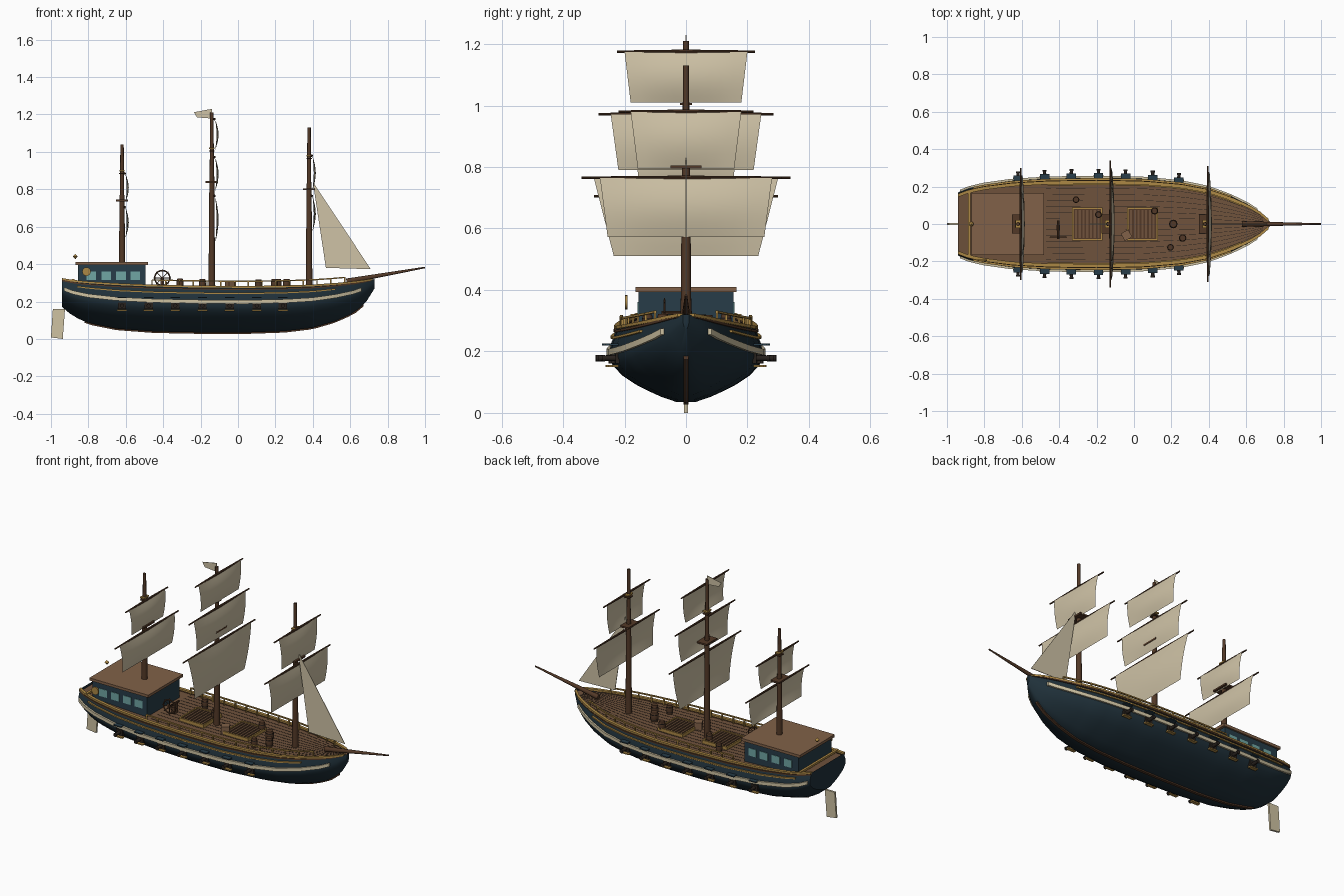
import bpy, bmesh, math
from mathutils import Vector, Matrix

if "Cube" in bpy.data.objects:
    bpy.data.objects.remove(bpy.data.objects["Cube"])

def mat(name, r, g, b):
    m = bpy.data.materials.new(name)
    m.diffuse_color = (r, g, b, 1)
    m.use_nodes = True
    m.node_tree.nodes["Principled BSDF"].inputs["Base Color"].default_value = m.diffuse_color
    return m

NAVY = mat("navy", .014, .03, .042)
BLUE = mat("cabin_blue", .02, .045, .065)
WOOD = mat("mast_wood", .085, .04, .02)
DECK = mat("deck_wood", .16, .085, .045)
ROOF = mat("roof_wood", .22, .12, .065)
DARK = mat("dark", .02, .015, .012)
GOLD = mat("gold", .42, .25, .06)
CREAM = mat("cream", .62, .54, .36)
SAIL = mat("sailcloth", .62, .54, .38)
TEAL = mat("glass", .16, .38, .37)

def finish(name, bm, m):
    bmesh.ops.recalc_face_normals(bm, faces=bm.faces[:])
    me = bpy.data.meshes.new(name)
    bm.to_mesh(me)
    bm.free()
    me.materials.append(m)
    o = bpy.data.objects.new(name, me)
    bpy.context.collection.objects.link(o)
    return o

def cyl(name, a, b, r1, r2, m, n=12):
    a, b = Vector(a), Vector(b)
    d = b - a
    bm = bmesh.new()
    M = Matrix.Translation((a + b) / 2) @ d.to_track_quat('Z', 'Y').to_matrix().to_4x4()
    bmesh.ops.create_cone(bm, cap_ends=True, segments=n, radius1=r1, radius2=r2, depth=d.length, matrix=M)
    return finish(name, bm, m)

def box(name, c, s, m, rot=0):
    bm = bmesh.new()
    M = Matrix.Translation(c) @ Matrix.Rotation(rot, 4, 'Z') @ Matrix.Diagonal((*s, 1))
    bmesh.ops.create_cube(bm, size=1, matrix=M)
    return finish(name, bm, m)

def loft(name, rings, m, closed=True, caps=True):
    bm = bmesh.new()
    R = [[bm.verts.new(p) for p in r] for r in rings]
    n = len(R[0])
    for p, q in zip(R, R[1:]):
        for i in range(n if closed else n - 1):
            j = (i + 1) % n
            bm.faces.new((p[i], p[j], q[j], q[i]))
    if caps:
        bm.faces.new(R[0])
        bm.faces.new(R[-1])
    return finish(name, bm, m)

def bar(name, pts, w, h, m):
    # rectangular strip following a path that runs along x
    return loft(name, [[(x, y + a * w / 2, z + b * h / 2) for a, b in ((-1, -1), (1, -1), (1, 1), (-1, 1))]
                       for x, y, z in pts], m)

def sheet(name, pts, t, m):
    # flat outline in the xz plane, t thick
    return loft(name, [[(x, y, z) for x, z in pts] for y in (-t / 2, t / 2)], m)

def lerp(tab, x):
    for p, q in zip(tab, tab[1:]):
        if x <= q[0]:
            break
    k = (x - p[0]) / (q[0] - p[0])
    return [u + (v - u) * k for u, v in zip(p[1:], q[1:])]

# Hull stations: x, half width, keel z, sheer z
ST = [(-.94, .17, .17, .32), (-.88, .195, .12, .31), (-.8, .213, .085, .303), (-.65, .234, .055, .293),
      (-.45, .246, .04, .285), (-.2, .25, .035, .28), (.05, .245, .035, .278), (.25, .226, .042, .281),
      (.4, .195, .06, .286), (.52, .15, .095, .294), (.62, .1, .14, .304), (.68, .06, .19, .312),
      (.73, .01, .27, .32)]
# Section: height fraction, width fraction
SEC = [(0, .12), (.06, .3), (.2, .6), (.35, .83), (.5, .96), (.6, 1), (.75, .985), (1, .9)]

def surf(x, f, s=1, out=0):
    w, zb, zt = lerp(ST, x)
    return (x, s * (w * lerp(SEC, f)[0] + out), zb + f * (zt - zb))

def span(a, b, n=36):
    return [a + (b - a) * i / n for i in range(n + 1)]

def deck_z(x):
    return lerp(ST, x)[2] - .015

FR = [i / 14 for i in range(15)]
loft("hull", [[surf(x, f, -1) for f in reversed(FR)] + [surf(x, f) for f in FR] for x in span(-.94, .73, 40)],
     NAVY, closed=False)
loft("deck", [[(x, k * lerp(ST, x)[0] * .905, deck_z(x)) for k in (-1, 1)] for x in span(-.94, .73, 40)],
     DECK, closed=False, caps=False)
for k in range(-6, 7):
    bar("deck_seam", [(x, k / 7 * lerp(ST, x)[0] * .9, deck_z(x)) for x in span(-.47, .69, 20)], .002, .002, DARK)
bar("keel", [(x, 0, lerp(ST, x)[1]) for x in span(-.82, .67)], .016, .016, WOOD)

# Strakes, cap rails, deck rails and guns on both sides
for s in (-1, 1):
    bar("wale", [surf(x, .67, s, .003) for x in span(-.93, .66)], .014, .02, CREAM)
    bar("gold_strake", [surf(x, .86, s, .003) for x in span(-.86, .52)], .012, .008, GOLD)
    bar("cap_rail", [surf(x, 1, s) for x in span(-.94, .72)], .018, .01, GOLD)
    bar("cap_edge", [surf(x, .95, s, .002) for x in span(-.94, .71)], .01, .008, WOOD)
    rail = [(x, y - s * .012, z + .03) for x, y, z in (surf(x, 1, s) for x in span(-.46, .57, 14))]
    bar("deck_rail", rail, .008, .007, GOLD)
    for x, y, z in rail:
        box("rail_post", (x, y, z - .02), (.007, .007, .042), GOLD)
    for x in (-.62, -.478, -.335, -.19, -.045, .1, .24):
        y = lerp(ST, x)[0]
        box("gun_port", (x, s * (y - .004), .178), (.045, .014, .036), DARK)
        box("port_sill", (x, s * (y + .002), .153), (.052, .02, .007), GOLD)
        box("port_lid", (x, s * (y + .008), .222), (.05, .03, .006), BLUE)
        cyl("cannon", (x, s * (y - .02), .178), (x, s * (y + .042), .178), .011, .008, DARK)
        cyl("cannon_muzzle", (x, s * (y + .036), .178), (x, s * (y + .045), .178), .011, .011, DARK)

# Stern cabin
box("cabin", (-.675, 0, .33), (.36, .31, .135), BLUE)
box("cabin_roof", (-.675, 0, .402), (.39, .33, .016), ROOF)
for s in (-1, 1):
    for x in (-.785, -.705, -.625, -.55):
        box("cabin_window", (x, s * .155, .338), (.052, .006, .045), TEAL)
box("taffrail", (-.88, 0, .315), (.014, .36, .012), GOLD)
cyl("brass_disc", (-.81, -.199, .36), (-.81, -.191, .36), .023, .023, GOLD, 16)
cyl("lantern_top", (-.87, 0, .44), (-.87, 0, .453), .013, .001, GOLD, 8)
cyl("lantern_bottom", (-.87, 0, .427), (-.87, 0, .44), .001, .013, GOLD, 8)
sheet("rudder", [(-.99, .16), (-.925, .16), (-.937, 0), (-1, .008)], .012, CREAM)

# Masts: name, x, top, platform z, crosstree z, sails (yard z, foot z, yard half, head half, foot half)
MASTS = [("mizzen", -.62, 1.04, .74, .9, [(.705, .54, .30, .26, .235), (.885, .73, .2, .17, .15)]),
         ("main", -.14, 1.21, .84, 1.02, [(.765, .51, .34, .3, .235), (.972, .79, .285, .245, .22),
                                          (1.175, 1.01, .225, .2, .18)]),
         ("fore", .38, 1.13, .8, .98, [(.765, .573, .31, .28, .255), (.98, .795, .22, .18, .157)])]
for n, mx, top, pz, cz, sails in MASTS:
    cyl(n + "_mast", (mx, 0, .26), (mx, 0, pz + .03), .018, .013, WOOD)
    cyl(n + "_topmast", (mx, 0, pz), (mx, 0, top), .012, .009, WOOD)
    box(n + "_platform", (mx, 0, pz), (.065, .1, .01), WOOD)
    box(n + "_crosstree", (mx, 0, cz - .015), (.03, .04, .006), WOOD)
    box(n + "_cap", (mx, 0, cz), (.028, .045, .008), GOLD)
    for yz, foot, half, head, low in sails:
        sx = mx + .014
        for s in (-1, 1):
            cyl(n + "_yard", (sx, 0, yz), (sx, s * half, yz), .007, .004, WOOD, 8)
        rows = []
        for i in range(9):
            v = i / 8
            w = head + (low - head) * v
            rows.append([(sx + .004 + .018 * math.sin(math.pi * v) * (1 - .6 * u * u), u * w, yz + (foot - yz) * v)
                         for u in (j / 5 - 1 for j in range(11))])
        loft(n + "_sail", rows, SAIL, closed=False, caps=False)
sheet("jib", [(.4, .84), (.47, .38), (.71, .373)], .003, SAIL)
sheet("flag", [(-.14, 1.23), (-.235, 1.212), (-.22, 1.185), (-.14, 1.178)], .003, SAIL)
cyl("bowsprit", (.58, 0, .308), (1, 0, .382), .015, .004, WOOD)

# Hatches with gratings
for cx in (-.25, .045):
    z = deck_z(cx)
    box("hatch", (cx, 0, z + .006), (.15, .16, .014), WOOD)
    for i in range(7):
        box("hatch_slat", (cx - .06 + .02 * i, 0, z + .015), (.011, .15, .006), DECK)
    for s in (-1, 1):
        box("hatch_frame", (cx + s * .078, 0, z + .009), (.008, .17, .02), GOLD)
        box("hatch_frame", (cx, s * .083, z + .009), (.164, .008, .02), GOLD)

# Barrels and crate
for x, y, r in ((-.19, .05, .018), (.11, .07, .019), (.21, 0, .023), (.26, -.075, .02), (.195, -.125, .018), (-.31, .13, .018)):
    z = deck_z(x)
    loft("barrel", [[(x + r * k * math.cos(a * math.pi / 6), y + r * k * math.sin(a * math.pi / 6), z + h)
                     for a in range(12)] for h, k in ((0, .8), (.015, .97), (.0275, 1), (.04, .97), (.055, .8))], WOOD)
    for h in (.013, .041):
        cyl("barrel_hoop", (x, y, z + h - .002), (x, y, z + h + .002), r, r, DARK)
box("crate", (-.04, -.06, deck_z(0) + .022), (.045, .045, .045), ROOF, .5)

# Steering wheel facing sideways
wx, wy, wz, wr = -.405, -.07, .326, .04
bpy.ops.mesh.primitive_torus_add(location=(wx, wy, wz), rotation=(math.pi / 2, 0, 0), major_radius=wr,
                                 minor_radius=.004, major_segments=24, minor_segments=6)
bpy.context.object.name = "wheel_rim"
bpy.context.object.data.materials.append(WOOD)
for i in range(4):
    a = i * math.pi / 4
    d = Vector((math.cos(a), 0, math.sin(a))) * (wr + .008)
    c = Vector((wx, wy, wz))
    cyl("wheel_spoke", c - d, c + d, .002, .002, WOOD, 6)
cyl("wheel_axle", (wx, wy - .01, wz), (wx, wy + .09, wz), .006, .006, WOOD, 8)
box("wheel_stand", (wx, wy + .05, .295), (.02, .03, .06), WOOD)

# Keep sharp edges, smooth the curves
bpy.ops.object.select_all(action='SELECT')
bpy.context.view_layer.objects.active = bpy.data.objects["hull"]
bpy.ops.object.shade_smooth_by_angle(angle=math.radians(35))
